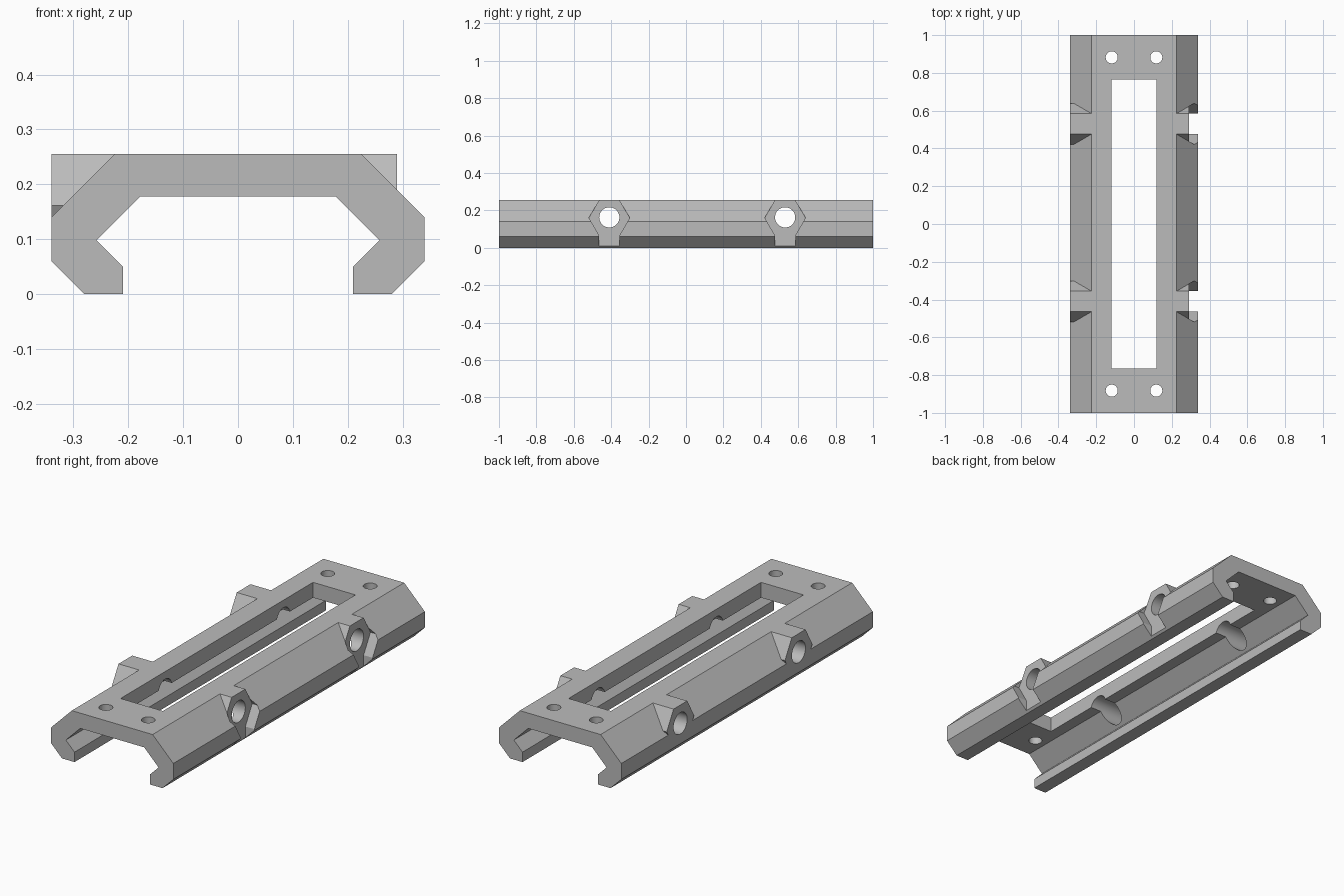
import bpy
import bmesh
from math import cos, sin, pi
from mathutils import Vector

default = bpy.data.objects.get("Cube")
if default:
    bpy.data.objects.remove(default, do_unlink=True)

HALF_W, TOP, HALF_L = 0.34, 0.255, 1.0
BOLT_Z, BOLT_YS = 0.161, (-0.41, 0.53)
HEX_R = 0.109
SEAT_X = 0.29           # depth of the nut seat on the left side

grey = bpy.data.materials.new("mid grey")
grey.use_nodes = True
colour = (0.5, 0.5, 0.5, 1)
grey.diffuse_color = colour
grey.node_tree.nodes["Principled BSDF"].inputs["Base Color"].default_value = colour


def prism(name, points, axis, start, end):
    """Extrude a closed outline along an axis; points skip that axis."""
    bm = bmesh.new()

    def place(p, d):
        co = list(p)
        co.insert(axis, d)
        return bm.verts.new(co)

    face = bm.faces.new([place(p, start) for p in points])
    moved = bmesh.ops.extrude_face_region(bm, geom=[face])["geom"]
    shift = Vector((0, 0, 0))
    shift[axis] = end - start
    bmesh.ops.translate(bm, vec=shift,
                        verts=[g for g in moved if isinstance(g, bmesh.types.BMVert)])
    bmesh.ops.recalc_face_normals(bm, faces=bm.faces)
    mesh = bpy.data.meshes.new(name)
    bm.to_mesh(mesh)
    bm.free()
    obj = bpy.data.objects.new(name, mesh)
    bpy.context.collection.objects.link(obj)
    mesh.materials.append(grey)
    return obj


def ring(u, v, radius, sides):
    return [(u + radius * cos(2 * pi * i / sides), v + radius * sin(2 * pi * i / sides))
            for i in range(sides)]


def mirrored(half):
    return half + [(-x, z) for x, z in reversed(half)]


def combine(target, tool, operation):
    mod = target.modifiers.new(tool.name, "BOOLEAN")
    mod.operation, mod.solver, mod.object = operation, "EXACT", tool
    bpy.context.view_layer.objects.active = target
    bpy.ops.object.modifier_apply(modifier=mod.name)
    bpy.data.objects.remove(tool, do_unlink=True)


# Solid body with chamfered sides
outline = mirrored([(0.225, TOP), (HALF_W, 0.14), (HALF_W, 0.06), (0.28, 0)])
body = prism("rail_clamp_body", outline, 1, -HALF_L, HALF_L)

# Hexagonal bolt bosses: full width on the right, stopping at the nut seat on the left
for y in BOLT_YS:
    hexagon = ring(y, BOLT_Z, HEX_R, 6)
    hexagon = [(u, min(v, TOP)) for u, v in hexagon]
    combine(body, prism("head_boss", hexagon, 0, -0.1, -HALF_W), "UNION")
    combine(body, prism("nut_boss", hexagon, 0, 0.1, SEAT_X), "UNION")

# Dovetail channel along the underside
channel = mirrored([(0.178, 0.178), (0.258, 0.098), (0.21, 0.05), (0.21, -0.1)])
combine(body, prism("channel_cutter", channel, 1, -1.1, 1.1), "DIFFERENCE")

# Nut seats open downward through a slot, and cross bolt holes
for y in BOLT_YS:
    h = HEX_R / 2
    low = BOLT_Z - HEX_R * sin(pi / 3)
    high = 2 * BOLT_Z - low
    seat = [(y - h, -0.1), (y + h, -0.1), (y + h, low), (y + HEX_R, BOLT_Z),
            (y + h, high), (y - h, high), (y - HEX_R, BOLT_Z), (y - h, low)]
    combine(body, prism("nut_seat_cutter", seat, 0, SEAT_X, 0.5), "DIFFERENCE")
    combine(body, prism("bolt_cutter", ring(y, BOLT_Z + 0.002, 0.054, 32), 0, -0.5, 0.5),
            "DIFFERENCE")

# Long window in the top plate
window = [(-0.118, -0.765), (0.118, -0.765), (0.118, 0.765), (-0.118, 0.765)]
combine(body, prism("window_cutter", window, 2, 0.1, 0.4), "DIFFERENCE")

# Four vertical screw holes
for x in (-0.118, 0.118):
    for y in (-0.882, 0.882):
        combine(body, prism("screw_cutter", ring(x, y, 0.032, 32), 2, 0.1, 0.4), "DIFFERENCE")

bpy.ops.object.select_all(action="DESELECT")
body.select_set(True)
bpy.context.view_layer.objects.active = body
bpy.ops.object.shade_smooth_by_angle(angle=pi / 9)
